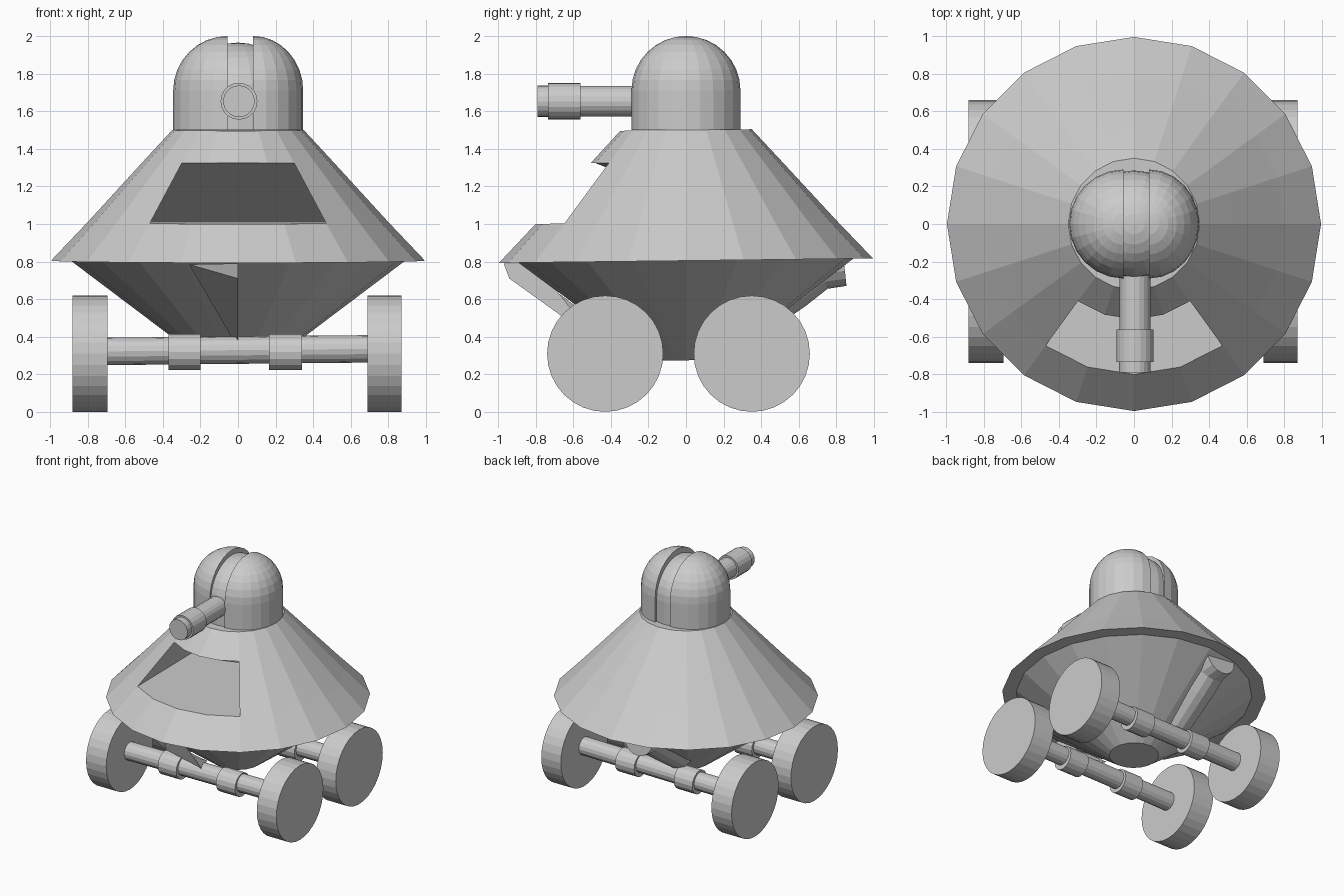
import bpy, bmesh
from math import sin, cos, pi, radians
from mathutils import Vector

if "Cube" in bpy.data.objects:
    bpy.data.objects.remove(bpy.data.objects["Cube"])

TILT = 0.012  # the body leans slightly forward


def add_mesh(name, verts, faces):
    me = bpy.data.meshes.new(name)
    me.from_pydata([tuple(v) for v in verts], [], faces)
    ob = bpy.data.objects.new(name, me)
    bpy.context.collection.objects.link(ob)
    return ob


def lathe(name, profile, n, start=0.0, sweep=2 * pi, cx=0.0, skip=None, tilt=0.0):
    """Turn a top-to-bottom (radius, z) profile around z; partial sweeps get a flat cut face."""
    full = sweep > 6.28
    cols = n if full else n + 1
    verts, faces = [], []
    for r, z in profile:
        for j in range(cols):
            a = start + sweep * j / n
            y = r * sin(a)
            verts.append((cx + r * cos(a), y, z + tilt * y))
    for i in range(len(profile) - 1):
        for j in range(n):
            if skip and skip(i, j):
                continue
            k = (j + 1) % cols
            faces.append((i * cols + j, (i + 1) * cols + j, (i + 1) * cols + k, i * cols + k))
    if not full:
        rows = len(profile)
        faces.append([i * cols for i in reversed(range(rows))] +
                     [i * cols + n for i in range(rows)])
    ob = add_mesh(name, verts, faces)
    bm = bmesh.new()
    bm.from_mesh(ob.data)
    bmesh.ops.remove_doubles(bm, verts=bm.verts, dist=0.0005)
    bm.to_mesh(ob.data)
    bm.free()
    return ob


def tube(name, path, radii, n=20):
    """Capped round tube through points, one radius per point."""
    pts = [Vector(p) for p in path]
    verts, faces = [], []
    q = (pts[-1] - pts[0]).to_track_quat('Z', 'Y')
    for i, (p, r) in enumerate(zip(pts, radii)):
        if len(pts) > 2:
            d = pts[min(i + 1, len(pts) - 1)] - pts[max(i - 1, 0)]
            if d.length > 1e-4:
                q = d.to_track_quat('Z', 'Y')
        for j in range(n):
            a = 2 * pi * j / n
            verts.append(p + q @ Vector((r * cos(a), r * sin(a), 0)))
    for i in range(len(pts) - 1):
        for j in range(n):
            k = (j + 1) % n
            faces.append((i * n + j, i * n + k, (i + 1) * n + k, (i + 1) * n + j))
    faces.append(list(reversed(range(n))))
    faces.append([(len(pts) - 1) * n + j for j in range(n)])
    return add_mesh(name, verts, faces)


# Conical upper skirt, with four front panels left open as a window
lathe("upper_skirt", [(0, 1.5), (.35, 1.5), (.507, 1.33), (.80, 1.01), (.995, .805), (.88, .805)],
      20, skip=lambda i, j: i == 2 and 13 <= j <= 16, tilt=TILT)

# Wedge-shaped recess behind the window
angles = [radians(-126 + 18 * k) for k in range(5)]
ring = lambda r, z: [(r * cos(a), r * sin(a), z + TILT * r * sin(a)) for a in angles]
recess = ring(.80, 1.01) + ring(.507, 1.33) + [(.47, .3, 1.01), (-.47, .3, 1.01)]
add_mesh("window_recess", recess,
         [(0, 1, 2, 3, 4, 10, 11), (9, 8, 7, 6, 5, 11, 10), (0, 11, 5), (4, 9, 10)])

# Inverted-cone lower hull with flat bottom
lathe("lower_hull", [(.89, .805), (.187, .275), (0, .275)], 20, tilt=TILT)

# Asymmetric prow plate on the front left of the hull
add_mesh("prow_plate",
         [(0, -.97, .79), (0, -.94, .71), (0, -.48, .38), (-.26, -.88, .785),
          (-.03, -.36, .39), (0, -.8, .79)],
         [(0, 3, 1), (1, 3, 4, 2), (0, 1, 2, 5), (0, 5, 3)])

# Rear exhaust, half sunk into the hull
tube("rear_exhaust", [(-.15, .30, .49), (-.15, .55, .68), (-.15, .70, .785), (-.15, .84, .80)],
     [.13, .145, .14, .13], 16)

# Domed turret: two shells pushed apart around an inner core
shell = [(.29 * sin(t * pi / 16), 1.71 + .29 * cos(t * pi / 16)) for t in range(9)] + [(.29, 1.5)]
core = [(.285 * sin(t * pi / 16), 1.69 + .275 * cos(t * pi / 16)) for t in range(9)] + [(.285, 1.5)]
lathe("turret_core", core, 24)
lathe("turret_left_shell", shell, 12, start=pi / 2, sweep=pi, cx=-.055)
lathe("turret_right_shell", shell, 12, start=-pi / 2, sweep=pi, cx=.06)
bpy.data.objects["turret_right_shell"].location.x = .0
for v in bpy.data.objects["turret_right_shell"].data.vertices:
    v.co.x = .08 + (v.co.x - .06) * .92  # right shell is a little narrower

# Cannon
gx, gz = .005, 1.653
tube("cannon_barrel", [(gx, -.2, gz), (gx, -.58, gz)], [.082] * 2)
tube("cannon_sleeve", [(gx, -.56, gz), (gx, -.735, gz)], [.098] * 2)
tube("cannon_muzzle", [(gx, -.72, gz), (gx, -.79, gz)], [.084] * 2)

# Wheels, axles and collars
for label, y in (("front", -.43), ("rear", .35)):
    for side, x0, x1 in (("left", -.88, -.695), ("right", .69, .87)):
        tube(f"{label}_{side}_wheel", [(x0, y, .31), (x1, y, .31)], [.309] * 2, 32)
    tube(f"{label}_axle", [(-.72, y, .322), (.72, y, .336)], [.073] * 2, 16)
    for side, x0, x1 in (("left", -.37, -.20), ("right", .165, .34)):
        tube(f"{label}_{side}_collar", [(x0, y, .318), (x1, y, .318)], [.096] * 2, 16)
